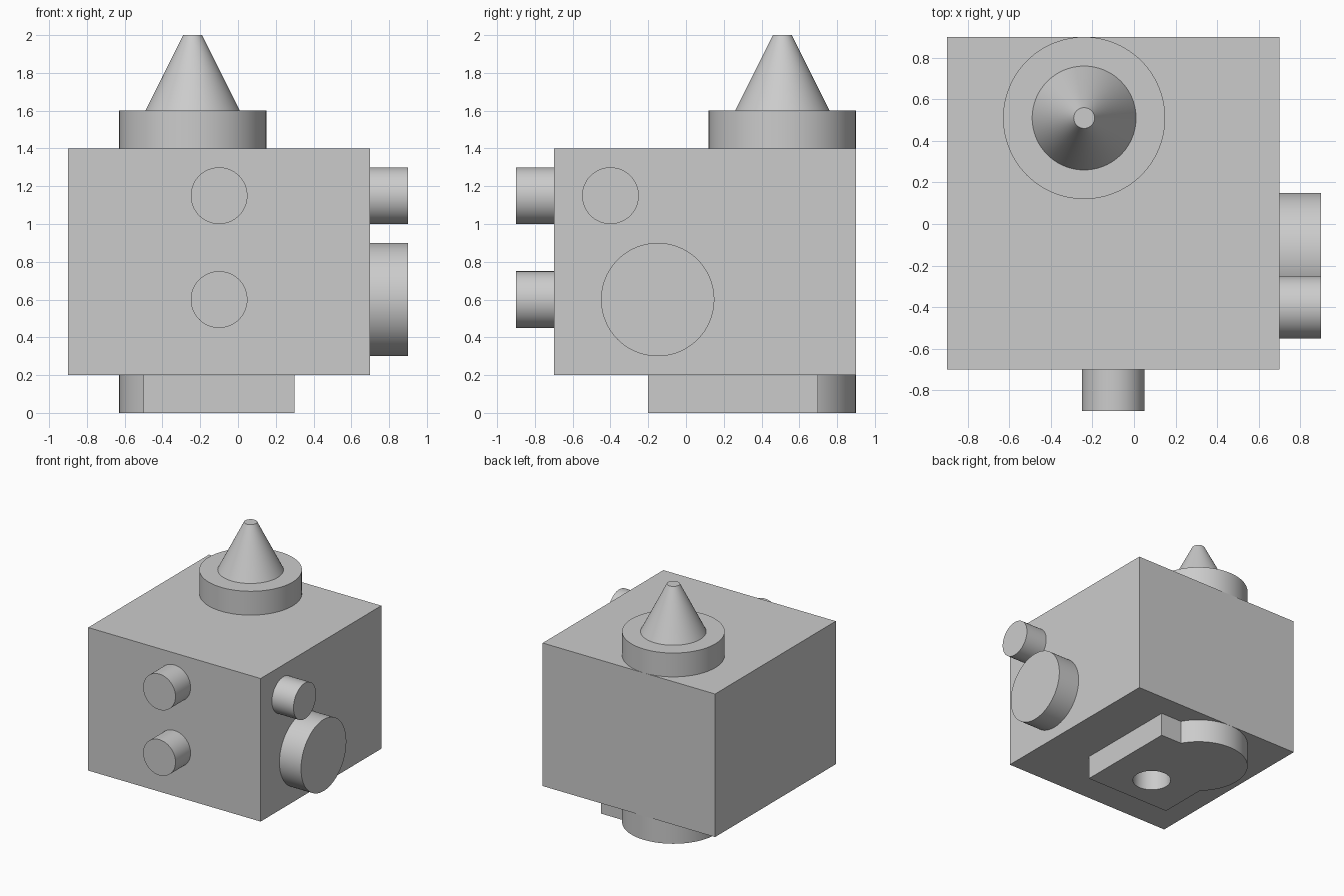
import bpy
from math import radians
from mathutils import Vector

cube = bpy.data.objects.get("Cube")
if cube:
    bpy.data.objects.remove(cube, do_unlink=True)

grey = bpy.data.materials.new("light grey")
grey.use_nodes = True
grey.diffuse_color = (0.6, 0.6, 0.6, 1)
grey.node_tree.nodes["Principled BSDF"].inputs["Base Color"].default_value = grey.diffuse_color

SEGMENTS = 96


def finish(name):
    ob = bpy.context.object
    ob.name = name
    ob.data.materials.append(grey)
    return ob


def box(name, low, high):
    low, high = Vector(low), Vector(high)
    bpy.ops.mesh.primitive_cube_add(size=1, location=(low + high) / 2)
    ob = finish(name)
    ob.scale = high - low
    bpy.ops.object.transform_apply(location=False, rotation=False, scale=True)
    return ob


def rod(name, start, axis, length, radius, tip=None):
    """Cylinder or truncated cone growing from start along axis."""
    axis = Vector(axis)
    bpy.ops.mesh.primitive_cone_add(
        vertices=SEGMENTS, radius1=radius, radius2=radius if tip is None else tip,
        depth=length, location=Vector(start) + axis * length / 2,
        rotation=axis.to_track_quat('Z', 'Y').to_euler())
    ob = finish(name)
    bpy.ops.object.shade_smooth_by_angle(angle=radians(30))
    return ob


def combine(target, tool, operation):
    tool.hide_render = True
    mod = target.modifiers.new(operation.lower(), 'BOOLEAN')
    mod.object, mod.operation, mod.solver = tool, operation, 'EXACT'
    bpy.context.view_layer.objects.active = target
    bpy.ops.object.modifier_apply(modifier=mod.name)
    bpy.data.objects.remove(tool, do_unlink=True)


UP, FRONT, SIDE = (0, 0, 1), (0, -1, 0), (1, 0, 0)
POST_X, POST_Y = -0.24, 0.51

# Main block
box("body", (-0.9, -0.7, 0.2), (0.7, 0.9, 1.4))

# Disc and pointed tip on top
rod("top_disc", (POST_X, POST_Y, 1.4), UP, 0.2, 0.39)
rod("top_cone", (POST_X, POST_Y, 1.6), UP, 0.4, 0.25, tip=0.05)

# Pegs on the front and the left side
for label, z in (("upper", 1.15), ("lower", 0.6)):
    rod(f"front_peg_{label}", (-0.1, -0.7, z), FRONT, 0.2, 0.15)
rod("side_peg_small", (0.7, -0.4, 1.15), SIDE, 0.2, 0.15)
rod("side_peg_large", (0.7, -0.15, 0.6), SIDE, 0.2, 0.3)

# Foot: block merged with a disc, with a round hole from below
foot = box("foot", (-0.5, -0.2, 0), (0.3, 0.7, 0.2))
combine(foot, rod("foot_disc", (POST_X, POST_Y, 0), UP, 0.2, 0.39), 'UNION')
combine(foot, rod("hole_cutter", (-0.1, 0.1, -0.1), UP, 0.4, 0.15), 'DIFFERENCE')
bpy.ops.object.select_all(action='DESELECT')
foot.select_set(True)
bpy.context.view_layer.objects.active = foot
bpy.ops.object.shade_smooth_by_angle(angle=radians(30))
